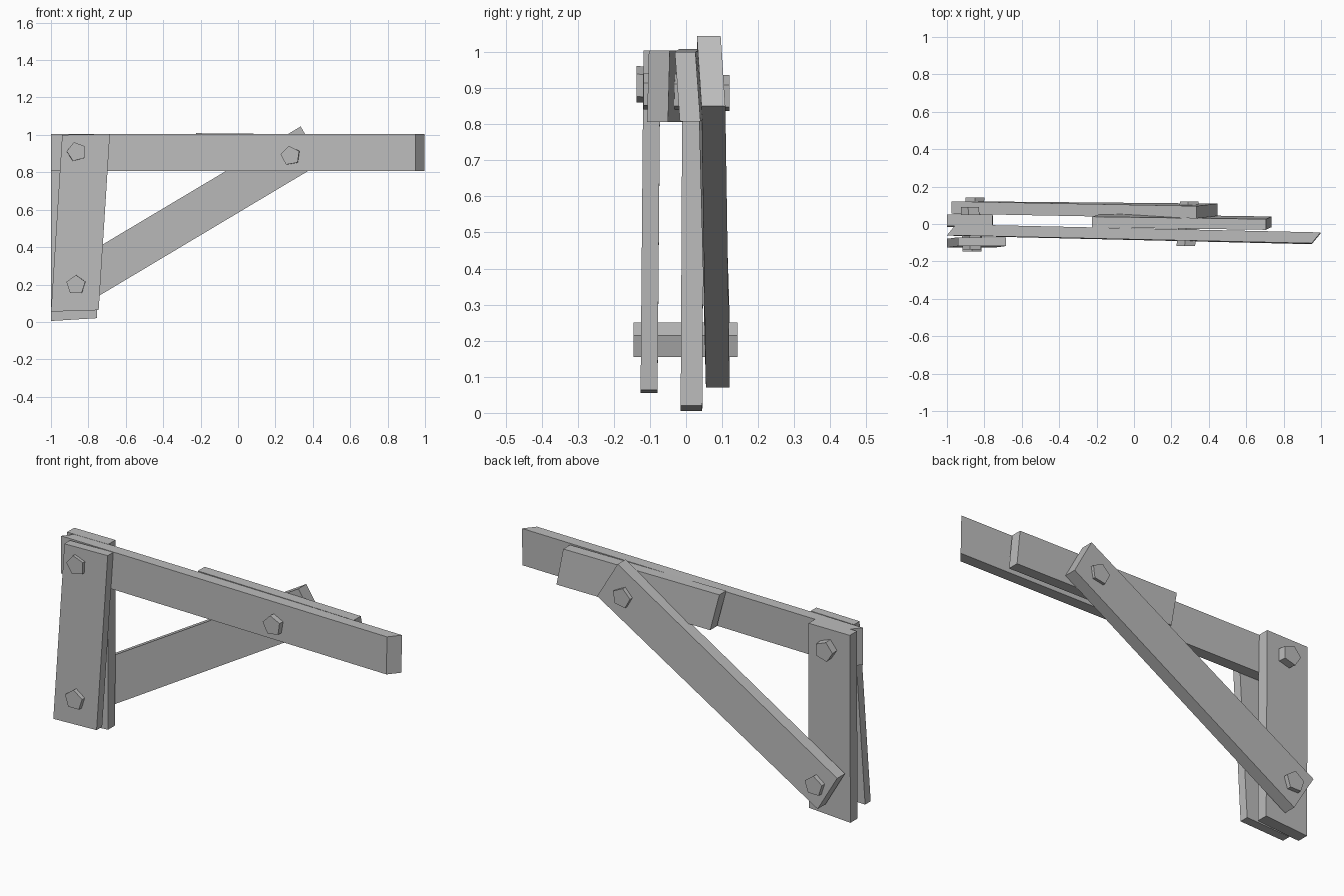
import bpy, bmesh, math
from mathutils import Vector

cube = bpy.data.objects.get("Cube")
if cube:
    bpy.data.objects.remove(cube, do_unlink=True)

grey = bpy.data.materials.new("plain grey")
grey.use_nodes = True
colour = (0.5, 0.5, 0.5, 1)
grey.diffuse_color = colour
grey.node_tree.nodes["Principled BSDF"].inputs["Base Color"].default_value = colour


def add_object(name, bm):
    bmesh.ops.recalc_face_normals(bm, faces=bm.faces)
    mesh = bpy.data.meshes.new(name)
    bm.to_mesh(mesh)
    bm.free()
    mesh.materials.append(grey)
    obj = bpy.data.objects.new(name, mesh)
    bpy.context.collection.objects.link(obj)


def plank(name, outline, front, thickness, skew=0.0):
    """Board with an (x, z) outline, a front y per corner and a sideways skew of the back."""
    bm = bmesh.new()
    near = [bm.verts.new((x, y, z)) for (x, z), y in zip(outline, front)]
    far = [bm.verts.new((x + skew, y + thickness, z)) for (x, z), y in zip(outline, front)]
    bm.faces.new(near)
    bm.faces.new(far)
    for i in range(4):
        j = (i + 1) % 4
        bm.faces.new((near[i], near[j], far[j], far[i]))
    add_object(name, bm)


def bolt(name, start, end, turn, radius=0.053):
    """Five-sided pin between two points."""
    bm = bmesh.new()
    rings = []
    for centre in (Vector(start), Vector(end)):
        ring = []
        for i in range(5):
            a = math.radians(turn + 72 * i)
            ring.append(bm.verts.new(centre + radius * Vector((math.cos(a), 0, math.sin(a)))))
        bm.faces.new(ring)
        rings.append(ring)
    for i in range(5):
        j = (i + 1) % 5
        bm.faces.new((rings[0][i], rings[0][j], rings[1][j], rings[1][i]))
    add_object(name, bm)


# Upright boards either side of the beam
plank("front_post", [(-1, 0.055), (-0.745, 0.063), (-0.685, 1.005), (-0.94, 1.0)],
      [-0.126, -0.126, -0.118, -0.118], 0.047)
plank("rear_post", [(-1, 0.005), (-0.755, 0.02), (-0.757, 1.005), (-1, 1.005)],
      [-0.015, -0.015, -0.01, -0.01], 0.06)

# Long horizontal beam with mitred ends
plank("beam", [(-1, 0.806), (0.95, 0.806), (0.95, 1.004), (-1, 1.004)],
      [-0.062, -0.108, -0.103, -0.06], 0.058, skew=0.048)

# Short board behind the beam
plank("beam_splice", [(-0.18, 0.815), (0.735, 0.808), (0.705, 1.0), (-0.224, 1.009)],
      [-0.003, -0.017, -0.031, -0.018], 0.057)

# Diagonal brace
plank("brace", [(-0.86, 0.07), (0.447, 0.85), (0.335, 1.045), (-0.975, 0.264)],
      [0.055, 0.043, 0.03, 0.055], 0.066)

# Pins through the joints
bolt("upper_post_bolt", (-0.863, -0.137, 0.91), (-0.873, 0.09, 0.9), 105)
bolt("lower_post_bolt", (-0.867, -0.146, 0.198), (-0.85, 0.143, 0.198), 90)
bolt("brace_bolt", (0.28, -0.118, 0.889), (0.298, 0.121, 0.884), 100)
